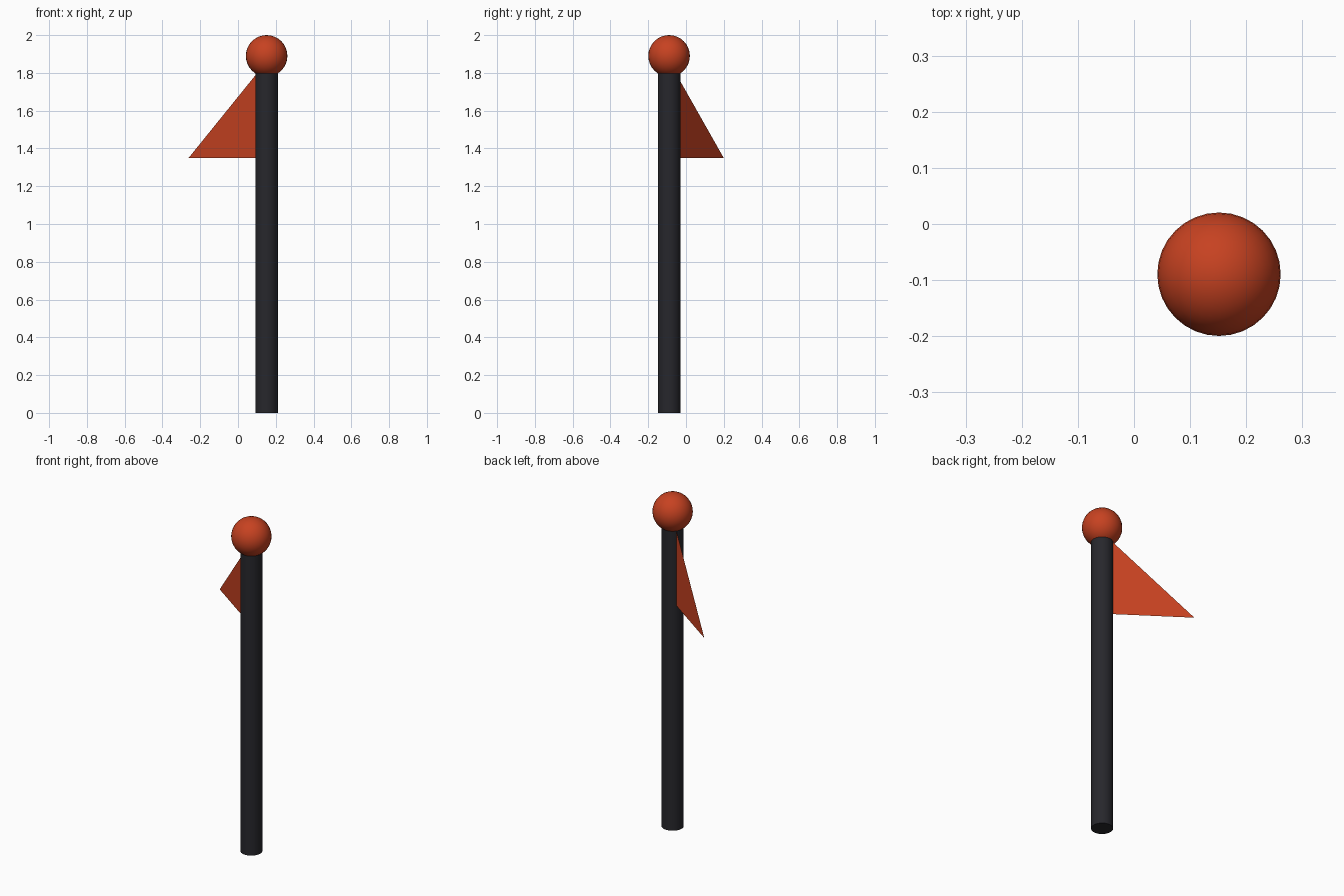
import bpy, math

if "Cube" in bpy.data.objects:
    bpy.data.objects.remove(bpy.data.objects["Cube"])

PX, PY = 0.1515, -0.0895   # pole axis
POLE_R, POLE_H = 0.06, 1.8
BALL_R = 0.11


def paint(obj, name, rgb):
    mat = bpy.data.materials.get(name) or bpy.data.materials.new(name)
    mat.diffuse_color = (*rgb, 1)
    mat.use_nodes = True
    mat.node_tree.nodes["Principled BSDF"].inputs["Base Color"].default_value = mat.diffuse_color
    obj.data.materials.append(mat)


RED = ("red", (0.57, 0.054, 0.015))

# Pole
bpy.ops.mesh.primitive_cylinder_add(vertices=32, radius=POLE_R, depth=POLE_H,
                                    location=(PX, PY, POLE_H / 2))
pole = bpy.context.object
pole.name = "pole"
bpy.ops.object.shade_smooth_by_angle(angle=math.radians(40))
paint(pole, "dark", (0.02, 0.02, 0.025))

# Ball on top
bpy.ops.mesh.primitive_uv_sphere_add(segments=32, ring_count=16, radius=BALL_R,
                                     location=(PX, PY, 2 - BALL_R))
ball = bpy.context.object
ball.name = "ball"
bpy.ops.object.shade_smooth()
paint(ball, *RED)

# Pennant: a single flat triangle from the pole surface outwards
mesh = bpy.data.meshes.new("flag")
mesh.from_pydata([(POLE_R, 0, 1.8), (POLE_R, 0, 1.35), (0.504, 0, 1.35)], [], [(0, 1, 2)])
flag = bpy.data.objects.new("flag", mesh)
flag.location = (PX, PY, 0)
flag.rotation_euler.z = math.radians(145)
bpy.context.collection.objects.link(flag)
paint(flag, *RED)
